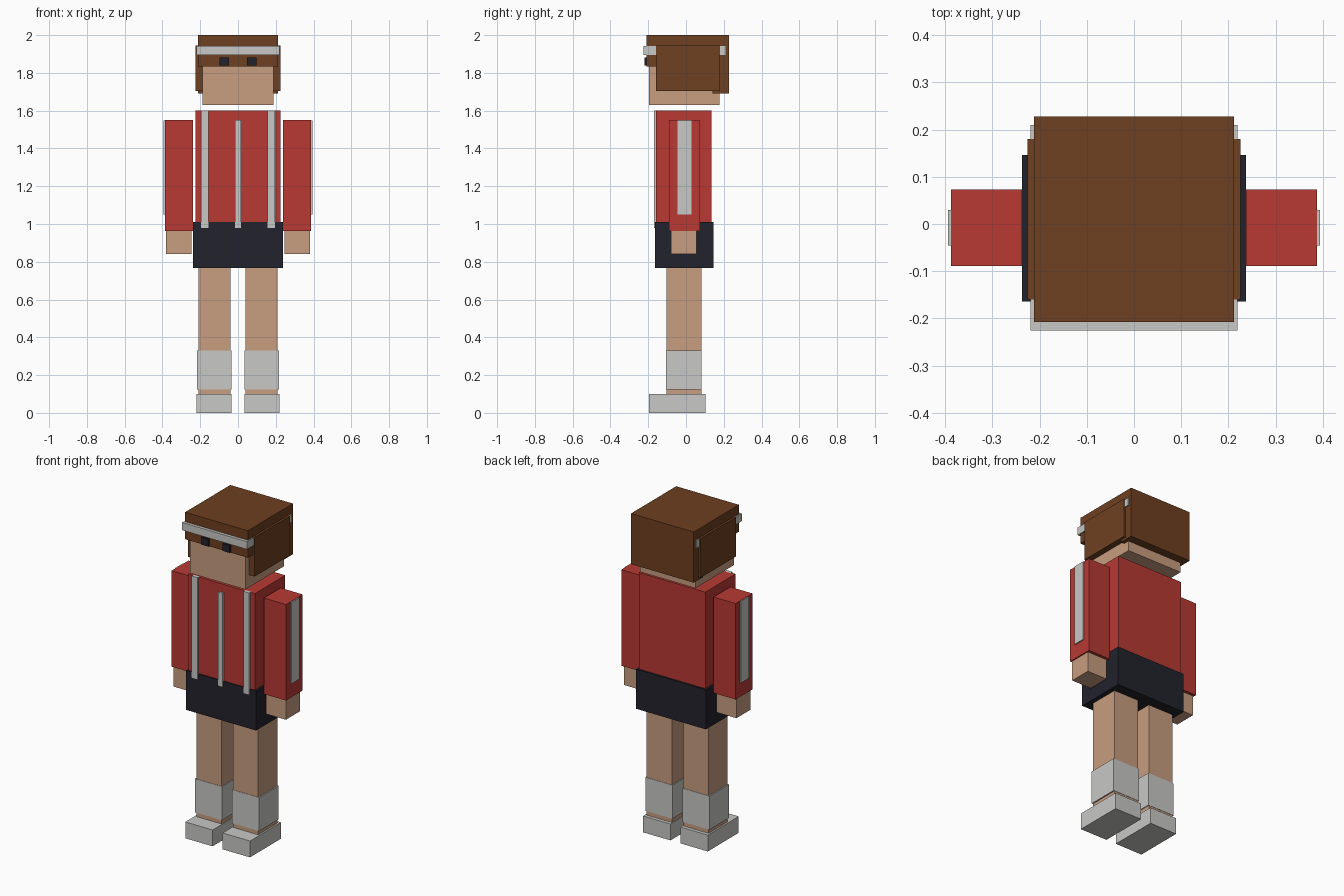
import bpy
import bmesh
from mathutils import Matrix, Vector

default = bpy.data.objects.get("Cube")
if default:
    bpy.data.objects.remove(default, do_unlink=True)


def make_material(name, rgb):
    mat = bpy.data.materials.new(name)
    mat.use_nodes = True
    color = (*rgb, 1.0)
    mat.diffuse_color = color
    mat.node_tree.nodes["Principled BSDF"].inputs["Base Color"].default_value = color
    return mat


skin = make_material("skin", (0.58, 0.34, 0.215))
brown = make_material("hair brown", (0.156, 0.05, 0.015))
red = make_material("jacket red", (0.48, 0.041, 0.034))
white = make_material("trim white", (0.58, 0.58, 0.565))
navy = make_material("dark navy", (0.016, 0.016, 0.025))


def box(name, mat, x, y, z):
    """Axis-aligned box from its (min, max) range on each axis."""
    low, high = (Vector(corner) for corner in zip(x, y, z))
    center = (low + high) / 2
    bm = bmesh.new()
    bmesh.ops.create_cube(bm, size=1, matrix=Matrix.Diagonal((*(high - low), 1)))
    mesh = bpy.data.meshes.new(name)
    bm.to_mesh(mesh)
    bm.free()
    mesh.materials.append(mat)
    obj = bpy.data.objects.new(name, mesh)
    obj.location = center
    bpy.context.collection.objects.link(obj)
    return obj


def pair(name, mat, x, y, z):
    """Left box and its mirror image on the right."""
    box("left_" + name, mat, x, y, z)
    box("right_" + name, mat, (-x[1], -x[0]), y, z)


# Head, hair and headband
box("head", skin, (-0.188, 0.188), (-0.197, 0.177), (1.63, 1.96))
box("hair_cap", brown, (-0.212, 0.212), (-0.208, 0.228), (1.835, 2.0))
box("hair_back", brown, (-0.212, 0.212), (0.14, 0.228), (1.69, 1.835))
pair("hair_side", brown, (0.185, 0.225), (-0.16, 0.18), (1.705, 1.945))
box("headband", white, (-0.219, 0.219), (-0.226, 0.21), (1.895, 1.942))
pair("eye", navy, (0.048, 0.098), (-0.22, -0.19), (1.838, 1.882))

# Jacket, front stripes and shorts
box("jacket", red, (-0.225, 0.225), (-0.158, 0.135), (0.98, 1.6))
pair("jacket_stripe", white, (0.155, 0.195), (-0.17, -0.15), (0.978, 1.6))
box("zipper", white, (-0.015, 0.015), (-0.17, -0.15), (0.978, 1.55))
box("shorts", navy, (-0.237, 0.237), (-0.164, 0.146), (0.768, 1.01))

# Arms
pair("sleeve", red, (0.237, 0.387), (-0.089, 0.073), (0.963, 1.55))
pair("sleeve_stripe", white, (0.38, 0.394), (-0.045, 0.03), (1.05, 1.548))
pair("hand", skin, (0.245, 0.38), (-0.08, 0.055), (0.84, 0.98))

# Legs, socks and shoes
pair("leg", skin, (0.039, 0.209), (-0.104, 0.081), (0.08, 0.8))
pair("sock", white, (0.034, 0.217), (-0.106, 0.083), (0.125, 0.33))
pair("shoe", white, (0.034, 0.219), (-0.197, 0.102), (0.0, 0.1))
